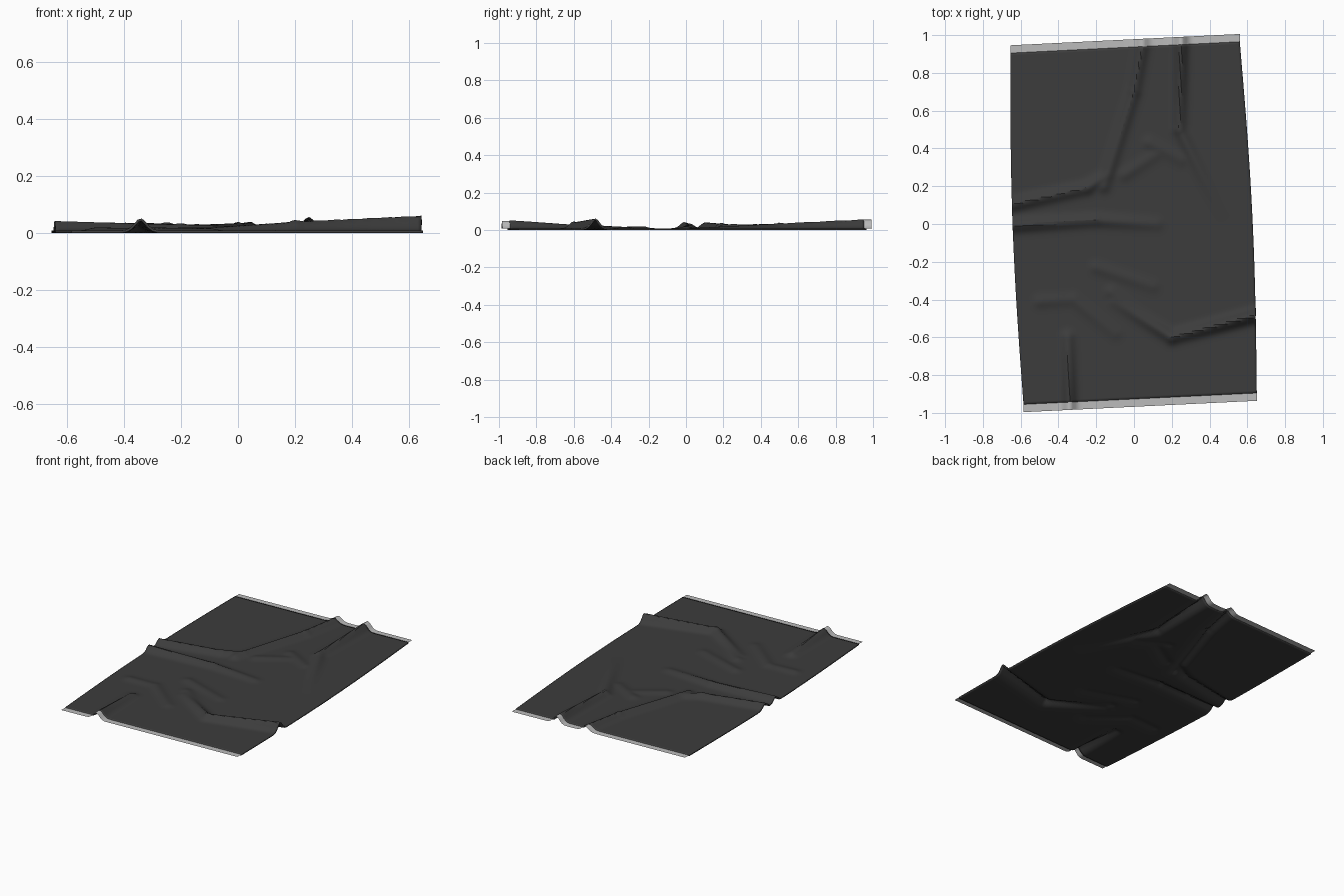
import bpy, bmesh
from math import exp, pi, sin
from mathutils import Vector
from mathutils.geometry import intersect_point_line

cube = bpy.data.objects.get("Cube")
if cube:
    bpy.data.objects.remove(cube)


def material(name, value):
    mat = bpy.data.materials.new(name)
    mat.use_nodes = True
    colour = (value, value, value, 1)
    mat.diffuse_color = colour
    mat.node_tree.nodes["Principled BSDF"].inputs["Base Color"].default_value = colour
    return mat


charcoal = material("charcoal wool", 0.045)
pale = material("pale grey fringe", 0.5)

# Corners of the woven cloth, whose long sides bow outwards a little
front_left, front_right = Vector((-.585, -.955)), Vector((.65, -.895))
back_left, back_right = Vector((-.655, .905)), Vector((.56, .965))
side_bow = .022
thickness = .009
fringe_length = .041
crease_width = .031

folds = []


def fold(start_height, end_height, *crest):
    """Add a crease; its height fades evenly along the crest."""
    points = [Vector(p) for p in crest]
    steps = len(points) - 1
    for i, (a, b) in enumerate(zip(points, points[1:])):
        change = (end_height - start_height) / steps
        folds.append((a, b, start_height + change * i, change))


def wrinkle(start, end):
    """Add a faint short crease."""
    fold(.011, .008, start, end)


# Strong folds running in from the edges
fold(.048, .02, (-.34, -1.02), (-.35, -.6))
fold(.053, .01, (.66, -.48), (.2, -.6), (-.1, -.41))
fold(.034, .01, (-.66, -.01), (-.2, .02), (.12, 0))
fold(.032, .018, (-.66, .1), (-.25, .19), (-.14, .26))
fold(.032, .02, (.06, 1.03), (0, .7), (-.16, .2))
fold(.052, 0, (.25, 1.03), (.24, .5), (.48, .02))

# Faint wrinkles across the middle
wrinkle((.08, .43), (.25, .34))
wrinkle((-.05, .26), (.12, .37))
wrinkle((-.5, -.41), (-.32, -.4))
wrinkle((-.32, -.4), (-.1, -.58))
wrinkle((-.12, -.36), (.05, -.5))
wrinkle((-.2, -.23), (.1, -.33))


def height(here):
    """Smooth union of the creases, each with a bell cross section."""
    total = 0
    for a, b, start, change in folds:
        along = intersect_point_line(here, a, b)[1]
        along = max(0, min(1, along))
        distance = (here - a.lerp(b, along)).length
        crest = start + change * along
        total += (crest * exp(-(distance / crease_width) ** 2)) ** 4
    return total ** .25


def place(u, v):
    spot = front_left.lerp(front_right, u).lerp(back_left.lerp(back_right, u), v)
    spot.x += side_bow * sin(pi * v) * (u + u - 1)
    return Vector((spot.x, spot.y, thickness + height(spot)))


def sheet(name, mat, columns, rows, point):
    bm = bmesh.new()
    grid = [[bm.verts.new(point(i / columns, j / rows)) for i in range(columns + 1)]
            for j in range(rows + 1)]
    for low, high in zip(grid, grid[1:]):
        for i in range(columns):
            bm.faces.new((low[i], low[i + 1], high[i + 1], high[i]))
    mesh = bpy.data.meshes.new(name)
    bm.to_mesh(mesh)
    bm.free()
    mesh.materials.append(mat)
    mesh.shade_smooth()
    obj = bpy.data.objects.new(name, mesh)
    bpy.context.collection.objects.link(obj)
    return obj


# Woven body, thickened down to the floor
body = sheet("rug_body", charcoal, 90, 140, place)
solid = body.modifiers.new("thickness", 'SOLIDIFY')
solid.thickness = thickness
solid.offset = -1
bpy.context.view_layer.objects.active = body
body.select_set(True)
bpy.ops.object.shade_smooth_by_angle()


def fringe(name, end, inner, outer):
    """Add a thin strip that carries the folds on past one end."""
    def strip(u, t):
        reach = inner + (outer - inner) * t
        drop = thickness / 4
        return place(u, end) + Vector((0, reach, -drop))
    sheet(name, pale, 90, 2, strip)


fringe("front_fringe", 0, -fringe_length, 0)
fringe("back_fringe", 1, 0, fringe_length)
